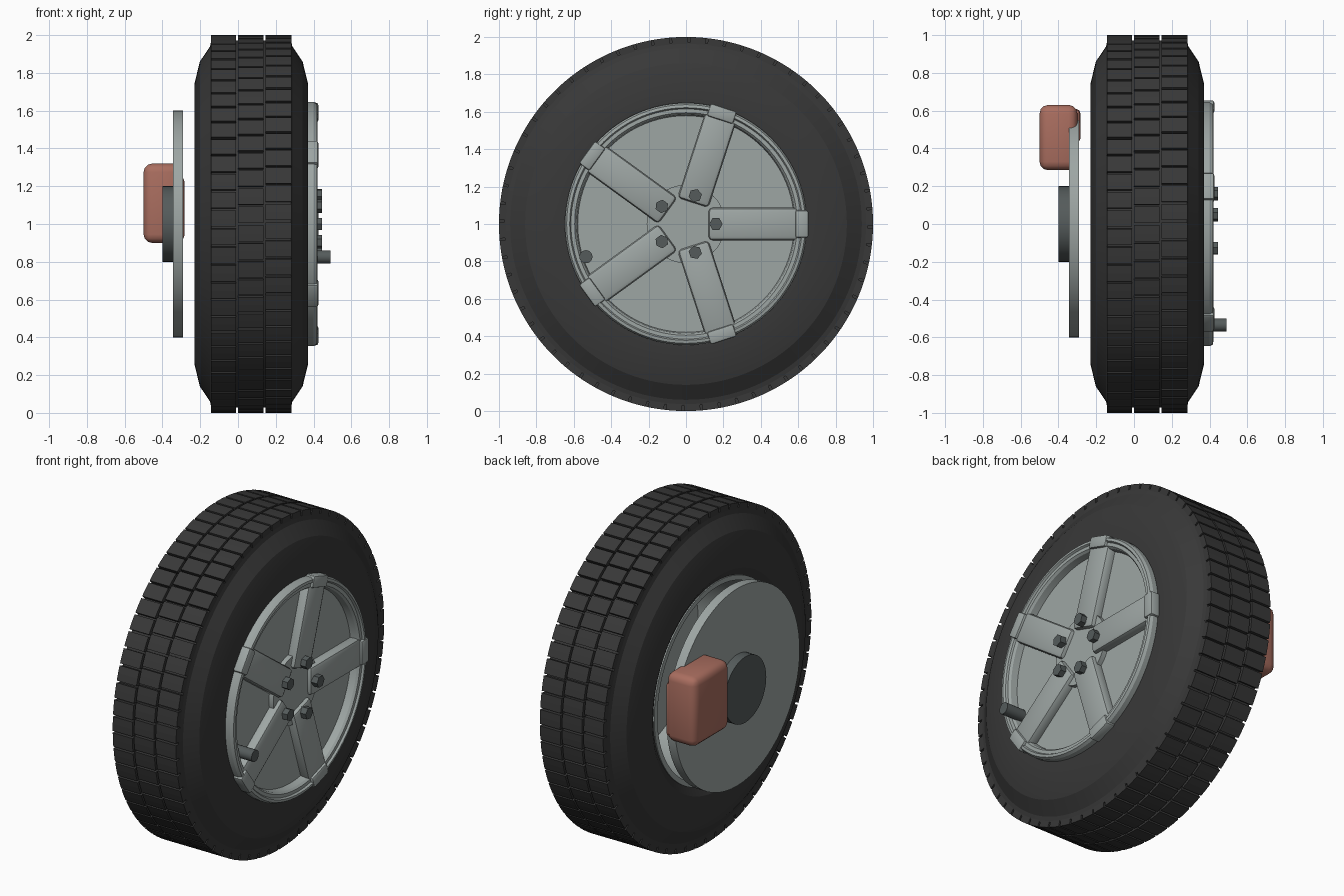
import bpy, bmesh, math
from mathutils import Matrix, Vector

if "Cube" in bpy.data.objects:
    bpy.data.objects.remove(bpy.data.objects["Cube"])

CZ = 1.0  # axle height


def material(name, rgb):
    m = bpy.data.materials.new(name)
    m.diffuse_color = (*rgb, 1)
    m.use_nodes = True
    m.node_tree.nodes["Principled BSDF"].inputs["Base Color"].default_value = m.diffuse_color
    return m


RUBBER = material("black_rubber", (0.04, 0.04, 0.04))
ALLOY = material("light_alloy", (0.34, 0.38, 0.37))
STEEL = material("dark_steel", (0.09, 0.105, 0.105))
RED = material("caliper_red", (0.40, 0.155, 0.115))


def finish(bm, name, mat, angle=None, loc=(0, 0, CZ), turn=0):
    bmesh.ops.recalc_face_normals(bm, faces=bm.faces[:])
    me = bpy.data.meshes.new(name)
    bm.to_mesh(me)
    bm.free()
    me.materials.append(mat)
    ob = bpy.data.objects.new(name, me)
    bpy.context.collection.objects.link(ob)
    ob.location = loc
    ob.rotation_euler.x = turn
    if angle:
        bpy.ops.object.select_all(action='DESELECT')
        ob.select_set(True)
        bpy.context.view_layer.objects.active = ob
        bpy.ops.object.shade_smooth_by_angle(angle=math.radians(angle))
    return ob


def revolve(name, profile, mat, n=96, angle=20):
    """Spin a closed (x, radius) profile around the axle."""
    bm = bmesh.new()
    rings = []
    for i in range(n):
        a = 2 * math.pi * i / n
        rings.append([bm.verts.new((x, r * math.cos(a), r * math.sin(a))) for x, r in profile])
    k = len(profile)
    for i in range(n):
        p, q = rings[i], rings[(i + 1) % n]
        for j in range(k):
            bm.faces.new((p[j], p[(j + 1) % k], q[(j + 1) % k], q[j]))
    return finish(bm, name, mat, angle)


def disc(name, x0, x1, r, mat, n=64, y=0, z=0, turn=0):
    """Cylinder lying along x."""
    bm = bmesh.new()
    bmesh.ops.create_cone(bm, cap_ends=True, segments=n, radius1=r, radius2=r, depth=x1 - x0,
                          matrix=Matrix.Rotation(math.pi / 2, 4, 'Y'))
    return finish(bm, name, mat, 30 if n > 8 else None, ((x0 + x1) / 2, y, CZ + z), turn)


def box(name, lo, hi, bevel, mat, turn=0, segs=2):
    """Rounded box given by its corners, relative to the wheel centre."""
    lo, hi = Vector(lo), Vector(hi)
    bm = bmesh.new()
    bmesh.ops.create_cube(bm, size=1, matrix=Matrix.Translation((lo + hi) / 2)
                          @ Matrix.Diagonal((*(hi - lo), 1)))
    bmesh.ops.bevel(bm, geom=bm.edges[:], offset=bevel, segments=segs, profile=0.5, affect='EDGES')
    return finish(bm, name, mat, 35, turn=turn)


# tyre carcass, symmetrical about x = 0.07
half = [(0.27, 0.60), (0.30, 0.65), (0.30, 0.745), (0.272, 0.86), (0.218, 0.94), (0.211, 0.972)]
profile = [(0.07 - x, r) for x, r in half] + [(0.07 + x, r) for x, r in reversed(half)]
revolve("tyre", profile, RUBBER, n=128)

# tread blocks in three rows
N = 64
pitch = 2 * math.pi / N
gap = 0.006
bm = bmesh.new()
for x0, x1, shift in ((-0.143, -0.011, 0.2), (0.001, 0.134, 0.0), (0.146, 0.283, -0.15)):
    for i in range(N):
        a0 = (i + shift) * pitch + gap
        sections = []
        for t in (0, 0.5, 1):
            a = a0 + t * (pitch - 2 * gap)
            sections.append([bm.verts.new((x, r * math.cos(a), r * math.sin(a)))
                             for x, r in ((x0, 0.96), (x1, 0.96), (x1, 1.0), (x0, 1.0))])
        for p, q in zip(sections, sections[1:]):
            for j in range(4):
                bm.faces.new((p[j], p[(j + 1) % 4], q[(j + 1) % 4], q[j]))
        bm.faces.new(sections[0])
        bm.faces.new(sections[-1])
finish(bm, "tread_blocks", RUBBER)

# rim: lip ring, barrel, backing plate and hub
revolve("rim_lip", [(0.33, 0.647), (0.40, 0.647), (0.417, 0.638), (0.42, 0.622), (0.408, 0.615),
                    (0.408, 0.595), (0.395, 0.585), (0.33, 0.575)], ALLOY)
revolve("rim_barrel", [(-0.21, 0.605), (0.34, 0.605), (0.34, 0.575), (-0.21, 0.575)], ALLOY)
disc("backing_plate", 0.32, 0.355, 0.585, ALLOY, 96)
disc("hub", 0.35, 0.385, 0.21, ALLOY, 48)

# five spokes, each with a rim clip and a wheel bolt
for i in range(5):
    a = i * 2 * math.pi / 5
    box("spoke", (0.33, 0.12, -0.087), (0.41, 0.625, 0.087), 0.022, ALLOY, a)
    box("spoke_end", (0.35, 0.585, -0.074), (0.425, 0.655, 0.074), 0.012, ALLOY, a)
    disc("wheel_bolt", 0.37, 0.445, 0.036, STEEL, 6, 0.16 * math.cos(a), 0.16 * math.sin(a), a)

# valve stem
disc("valve_stem", 0.36, 0.49, 0.035, STEEL, 20, -0.535, -0.175)

# brake
disc("brake_disc", -0.345, -0.29, 0.60, ALLOY, 64)
disc("axle_flange", -0.40, -0.345, 0.20, STEEL, 48)
box("caliper", (-0.50, 0.285, -0.10), (-0.30, 0.63, 0.32), 0.045, RED, segs=3)
box("caliper_bridge", (-0.36, 0.43, -0.085), (-0.283, 0.61, 0.25), 0.025, RED)
